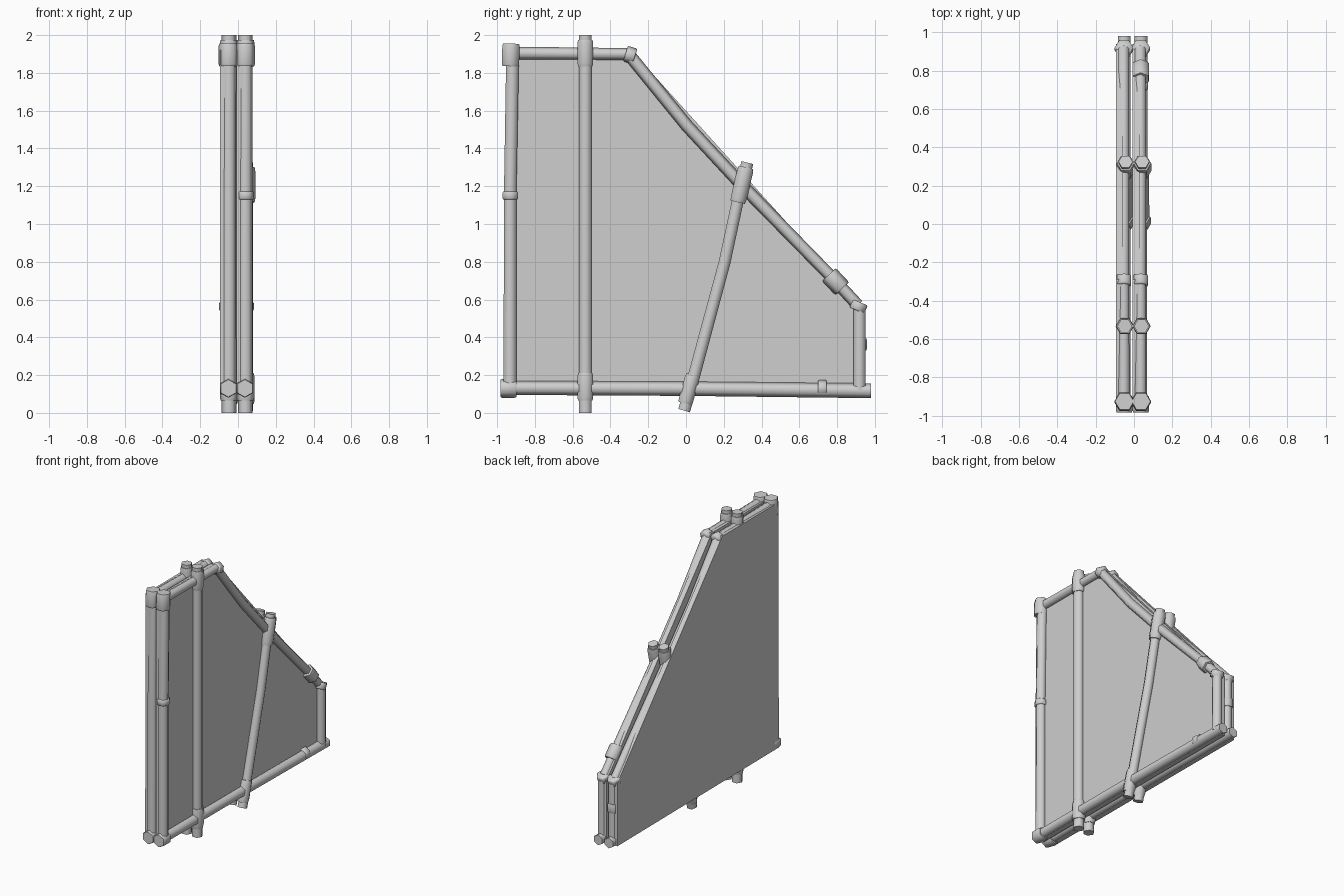
import bpy, bmesh
from math import cos, sin, pi, radians
from mathutils import Vector

cube = bpy.data.objects.get("Cube")
if cube:
    bpy.data.objects.remove(cube, do_unlink=True)

grey = bpy.data.materials.new("plain_grey")
grey.use_nodes = True
colour = (0.62, 0.62, 0.62, 1)
grey.diffuse_color = colour
grey.node_tree.nodes["Principled BSDF"].inputs["Base Color"].default_value = colour

SIDES = 6
TURNED = pi / SIDES


def add_object(name, bm):
    bmesh.ops.recalc_face_normals(bm, faces=bm.faces)
    mesh = bpy.data.meshes.new(name)
    bm.to_mesh(mesh)
    bm.free()
    mesh.materials.append(grey)
    obj = bpy.data.objects.new(name, mesh)
    bpy.context.collection.objects.link(obj)
    return obj


def tube(name, x, points, turn=0):
    """Six-sided pole through (y, z, radius) points in the plane at x."""
    bm = bmesh.new()
    centres = [Vector((x, y, z)) for y, z, r in points]
    side = Vector((1, 0, 0))
    rings = []
    for i, (y, z, r) in enumerate(points):
        along = centres[min(i + 1, len(points) - 1)] - centres[max(i - 1, 0)]
        across = side.cross(along.normalized())
        rings.append([bm.verts.new(centres[i] + r * (cos(a) * side + sin(a) * across))
                      for a in (turn + 2 * pi * k / SIDES for k in range(SIDES))])
    for low, high in zip(rings, rings[1:]):
        for k in range(SIDES):
            j = (k + 1) % SIDES
            bm.faces.new((low[k], low[j], high[j], high[k]))
    bm.faces.new(rings[0])
    bm.faces.new(rings[-1])
    obj = add_object(name, bm)
    bpy.ops.object.select_all(action='DESELECT')
    obj.select_set(True)
    bpy.context.view_layer.objects.active = obj
    bpy.ops.object.shade_smooth_by_angle(angle=radians(65))


def collar(name, x, start, end, r, turn=0):
    """Sleeve with slightly narrowed ends."""
    a, b = Vector(start), Vector(end)
    points = [(*a.lerp(b, t), r * s)
              for t, s in ((0, 0.92), (0.12, 1), (0.88, 1), (1, 0.92))]
    tube(name, x, points, turn)


def slab(name, x_low, x_high):
    """Board filling the frame outline, half burying the poles."""
    bm = bmesh.new()
    outline = [(-0.955, 0.1), (0.94, 0.09), (0.94, 0.555), (0.925, 0.575),
               (-0.27, 1.898), (-0.29, 1.922), (-0.95, 1.922)]
    face = bm.faces.new([bm.verts.new((x_low, y, z)) for y, z in outline])
    grown = bmesh.ops.extrude_face_region(bm, geom=[face], use_keep_orig=True)
    moved = [v for v in grown["geom"] if isinstance(v, bmesh.types.BMVert)]
    bmesh.ops.translate(bm, verts=moved, vec=(x_high - x_low, 0, 0))
    add_object(name, bm)


def layer(tag, x):
    slab(tag + "_board", x - 0.046, x - 0.01)

    # Outer frame poles
    tube(tag + "_front_pole", x, [(-0.932, 0.12, 0.039), (-0.931, 1.15, 0.038), (-0.918, 1.9, 0.039)])
    tube(tag + "_bottom_pole", x - 0.003, [(-0.93, 0.132, 0.037), (0, 0.128, 0.038), (0.98, 0.117, 0.039)],
         TURNED)
    tube(tag + "_top_pole", x - 0.005, [(-0.93, 1.905, 0.034), (-0.3, 1.9, 0.031)], TURNED)
    tube(tag + "_slope_pole", x - 0.006, [(-0.3, 1.895, 0.033), (0.005, 1.52, 0.033), (0.32, 1.18, 0.033),
                                          (0.79, 0.7, 0.032), (0.91, 0.57, 0.032)], TURNED)
    tube(tag + "_back_pole", x, [(0.918, 0.12, 0.037), (0.919, 0.565, 0.036)])

    # Frame corner sleeves
    collar(tag + "_bottom_corner", x - 0.003, (-0.983, 0.13), (-0.898, 0.13), 0.05, TURNED)
    collar(tag + "_top_corner", x - 0.002, (-0.93, 1.835), (-0.926, 1.955), 0.053)
    collar(tag + "_slope_corner", x - 0.004, (-0.32, 1.902), (-0.27, 1.887), 0.043, TURNED)
    collar(tag + "_back_corner", x - 0.004, (0.905, 0.542), (0.923, 0.585), 0.049)

    # Upright with sleeves and stub ends
    tube(tag + "_upright", x, [(-0.533, 0, 0.039), (-0.533, 2, 0.039)])
    collar(tag + "_upright_low_sleeve", x, (-0.533, 0.065), (-0.533, 0.21), 0.048)
    collar(tag + "_upright_high_sleeve", x, (-0.533, 1.835), (-0.533, 1.975), 0.048)

    # Bent brace with sleeves
    bx = x + 0.004
    tube(tag + "_brace", bx, [(-0.01, 0.012, 0.037), (0.03, 0.15, 0.037), (0.205, 0.8, 0.036),
                              (0.28, 1.15, 0.036), (0.325, 1.325, 0.037)])
    collar(tag + "_brace_low_sleeve", bx, (-0.005, 0.05), (0.037, 0.2), 0.045)
    collar(tag + "_brace_high_sleeve", bx, (0.274, 1.115), (0.318, 1.3), 0.049)


near_x, far_x = 0.039, -0.048
layer("left", near_x)
layer("right", far_x)

# Odd knots found on one layer only
collar("left_front_knot", near_x, (-0.93, 1.13), (-0.93, 1.172), 0.047)
collar("left_bottom_knot", near_x - 0.003, (0.7, 0.13), (0.745, 0.13), 0.044, TURNED)
collar("left_slope_sleeve", near_x - 0.004, (0.757, 0.732), (0.827, 0.658), 0.05, TURNED)
collar("right_back_knot", far_x, (0.918, 0.33), (0.918, 0.395), 0.045)
